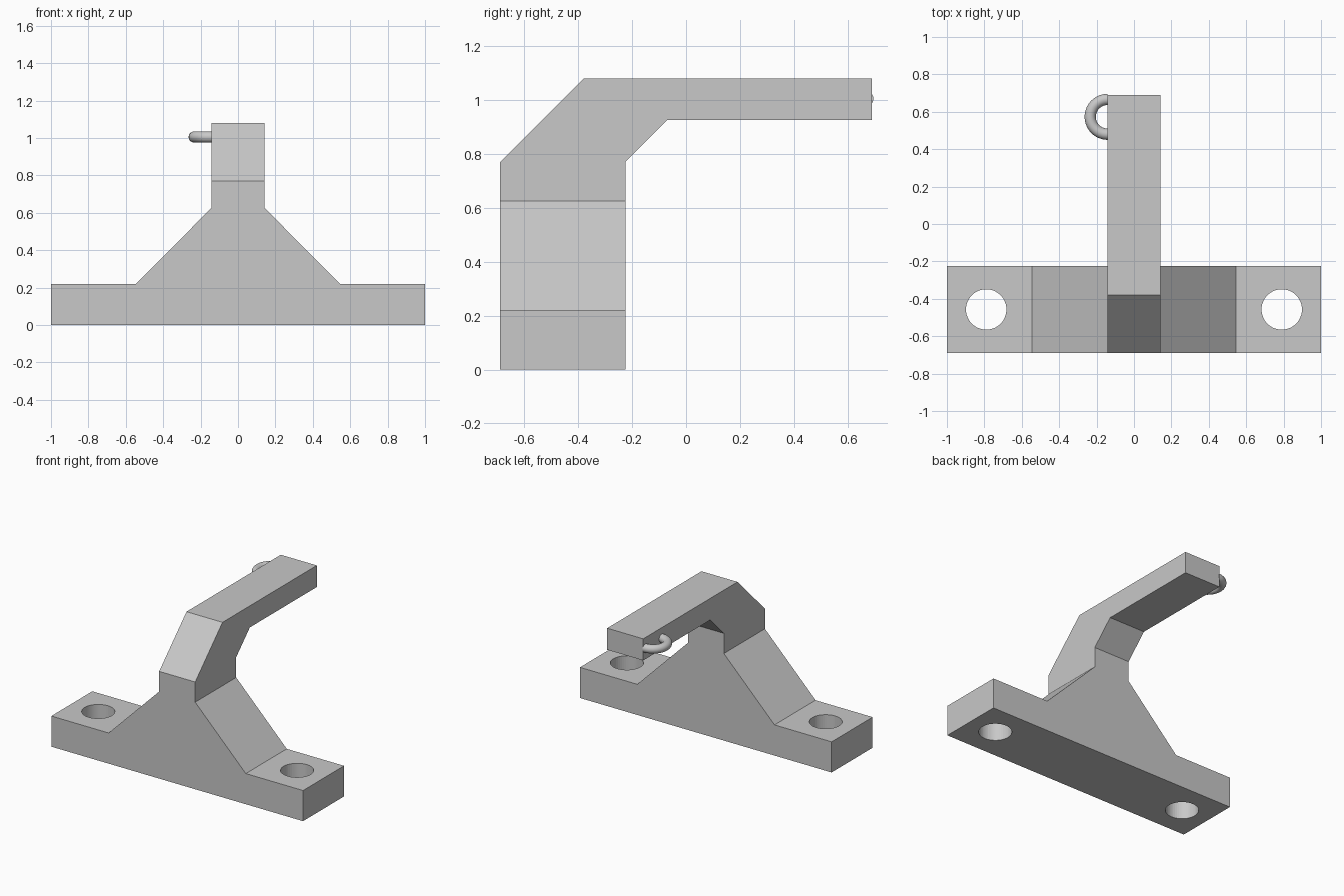
import bpy, bmesh
from math import pi
from mathutils import Vector, Matrix

default = bpy.data.objects.get("Cube")
if default:
    bpy.data.objects.remove(default, do_unlink=True)

grey = bpy.data.materials.new("plain_grey")
grey.use_nodes = True
grey.diffuse_color = (0.58, 0.58, 0.58, 1)
grey.node_tree.nodes["Principled BSDF"].inputs["Base Color"].default_value = grey.diffuse_color

FRONT, BACK = -0.69, -0.225   # depth of the base
HALF = 0.143                  # half width of the arm
JOINT = 0.625                 # height where the arm leaves the base


def make_object(name, bm):
    bmesh.ops.recalc_face_normals(bm, faces=bm.faces)
    mesh = bpy.data.meshes.new(name)
    bm.to_mesh(mesh)
    bm.free()
    mesh.materials.append(grey)
    obj = bpy.data.objects.new(name, mesh)
    bpy.context.collection.objects.link(obj)
    return obj


def extrude_profile(bm, points, direction):
    face = bm.faces.new([bm.verts.new(p) for p in points])
    moved = bmesh.ops.extrude_face_region(bm, geom=[face], use_keep_orig=True)["geom"]
    verts = [v for v in moved if isinstance(v, bmesh.types.BMVert)]
    bmesh.ops.translate(bm, verts=verts, vec=direction)


def smooth(obj):
    bpy.ops.object.select_all(action='DESELECT')
    obj.select_set(True)
    bpy.context.view_layer.objects.active = obj
    bpy.ops.object.shade_smooth_by_angle(angle=pi / 6)


# Mount body: gusseted base and bent arm, welded into one solid
bm = bmesh.new()
side = [(1, 0), (1, 0.22), (0.545, 0.22), (HALF, JOINT)]
outline = side + [(-x, z) for x, z in reversed(side)]
extrude_profile(bm, [(x, FRONT, z) for x, z in outline], Vector((0, BACK - FRONT, 0)))

arm = [(FRONT, JOINT), (FRONT, 0.77), (-0.38, 1.08), (0.69, 1.08),
       (0.69, 0.925), (-0.07, 0.925), (BACK, 0.77), (BACK, JOINT)]
extrude_profile(bm, [(-HALF, y, z) for y, z in arm], Vector((2 * HALF, 0, 0)))

inner = [f for f in bm.faces if all(abs(v.co.z - JOINT) < 1e-4 for v in f.verts)]
bmesh.ops.delete(bm, geom=inner, context='FACES')
bmesh.ops.remove_doubles(bm, verts=bm.verts, dist=0.0005)
bmesh.ops.dissolve_limit(bm, angle_limit=0.01, verts=bm.verts, edges=bm.edges)
body = make_object("mount_body", bm)

# Screw holes through the base
bm = bmesh.new()
for x in (-0.79, 0.79):
    bmesh.ops.create_cone(bm, cap_ends=True, segments=48, radius1=0.108, radius2=0.108,
                          depth=0.6, matrix=Matrix.Translation((x, -0.457, 0.1)))
cutter = make_object("hole_cutter", bm)
cutter.hide_render = True
cut = body.modifiers.new("holes", 'BOOLEAN')
cut.operation = 'DIFFERENCE'
cut.solver = 'EXACT'
cut.object = cutter
smooth(body)
bpy.ops.object.modifier_apply(modifier=cut.name)
bpy.data.objects.remove(cutter, do_unlink=True)

# Half ring on the side of the arm
bm = bmesh.new()
centre = Vector((-HALF + 0.002, 0.573, 1.005))
start = Matrix.Translation(centre + Vector((0, 0.093, 0))) @ Matrix.Rotation(pi / 2, 4, 'Y')
section = bmesh.ops.create_circle(bm, segments=20, radius=0.03, matrix=start)["verts"]
edges = list({e for v in section for e in v.link_edges})
bmesh.ops.spin(bm, geom=section + edges, cent=centre, axis=(0, 0, 1), angle=pi, steps=28)
bmesh.ops.holes_fill(bm, edges=[e for e in bm.edges if e.is_boundary], sides=0)
smooth(make_object("side_ring", bm))
